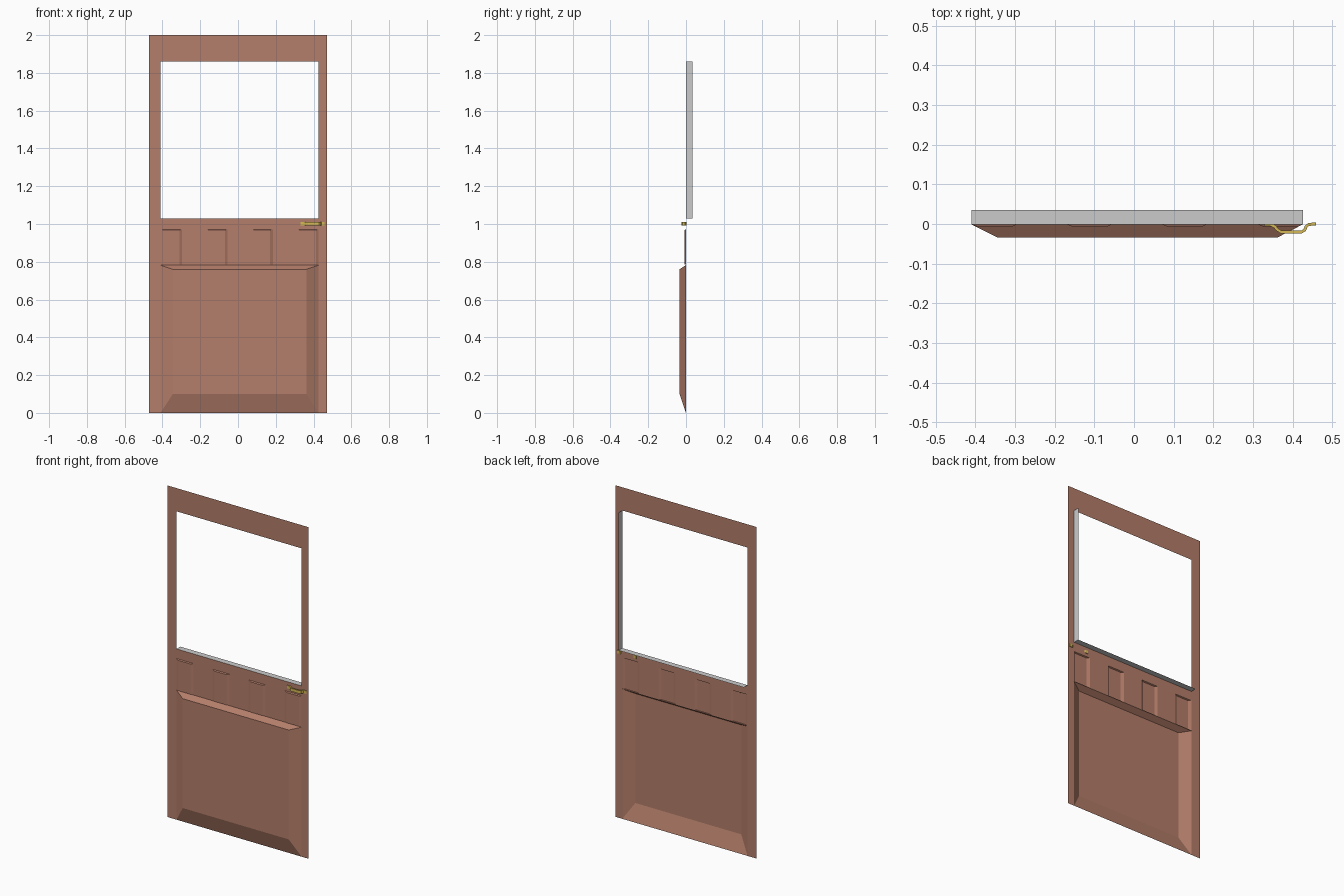
import bpy, bmesh

if "Cube" in bpy.data.objects:
    bpy.data.objects.remove(bpy.data.objects["Cube"])


def material(name, color):
    m = bpy.data.materials.new(name)
    m.diffuse_color = (*color, 1)
    m.use_nodes = True
    m.node_tree.nodes["Principled BSDF"].inputs["Base Color"].default_value = m.diffuse_color
    return m


wood = material("wood", (0.46, 0.21, 0.145))
brass = material("brass", (0.66, 0.48, 0.09))


def make(name, polys, mat=None):
    """Object from a list of polygons, welding shared corners."""
    bm = bmesh.new()
    for p in polys:
        bm.faces.new([bm.verts.new(v) for v in p])
    bmesh.ops.remove_doubles(bm, verts=bm.verts, dist=1e-5)
    me = bpy.data.meshes.new(name)
    bm.to_mesh(me)
    bm.free()
    ob = bpy.data.objects.new(name, me)
    bpy.context.collection.objects.link(ob)
    if mat:
        me.materials.append(mat)
    return ob


def rect(x0, x1, z0, z1, y):
    return [(x0, y, z0), (x1, y, z0), (x1, y, z1), (x0, y, z1)]


def bridge(a, b):
    """Quads joining two four-point rings."""
    return [[a[i], a[(i + 1) % 4], b[(i + 1) % 4], b[i]] for i in range(4)]


Y = -0.001  # plane of the door sheet


def raised(name, outer, inner, y):
    """Open-backed raised panel: sloped rim plus front face."""
    a, b = rect(*outer, Y), rect(*inner, y)
    make(name, [b] + bridge(a, b), wood)


# Openings in the door sheet: x0, x1, z0, z1
L, R = -0.41, 0.426
window = (L, R, 1.03, 1.86)
lower = (L, R, 0.0, 0.782)
small = [(x, x + 0.114, 0.785, 0.972) for x in (-0.41, -0.17, 0.07, 0.312)]
holes = [window, lower] + small

# Door sheet: grid of cells, leaving out the openings
xs = sorted({-0.47, 0.47} | {h[i] for h in holes for i in (0, 1)})
zs = sorted({0.0, 2.0} | {h[i] for h in holes for i in (2, 3)})
cells = []
for x0, x1 in zip(xs, xs[1:]):
    for z0, z1 in zip(zs, zs[1:]):
        cx, cz = (x0 + x1) / 2, (z0 + z1) / 2
        if not any(h[0] < cx < h[1] and h[2] < cz < h[3] for h in holes):
            cells.append(rect(x0, x1, z0, z1, Y))
make("door_sheet", cells, wood)

# Raised panels
raised("lower_panel", lower, (-0.345, 0.362, 0.10, 0.76), -0.034)
for i, (x0, x1, z0, z1) in enumerate(small):
    raised(f"small_panel_{i + 1}", (x0, x1, z0, z1),
           (x0 + 0.018, x1 - 0.014, z0, z1 - 0.004), -0.008)

# Grey window reveal: sill and right jamb
d = 0.035
make("window_sill", [[(L, Y, 1.03), (R, Y, 1.03), (R, d, 1.03), (L, d, 1.03)]])
make("window_jamb", [[(R, Y, 1.03), (R, Y, 1.86), (R, d, 1.86), (R, d, 1.03)]])

# Handle: bent strip swept along a path of (x, y)
path = [(0.33, -0.001), (0.346, -0.002), (0.356, -0.007), (0.361, -0.014),
        (0.371, -0.020), (0.423, -0.020), (0.431, -0.015), (0.434, -0.007),
        (0.441, -0.001), (0.459, 0.0)]
t, z0, z1 = 0.0038, 0.992, 1.010
rings = []
for i, (x, y) in enumerate(path):
    ax, ay = path[max(i - 1, 0)]
    bx, by = path[min(i + 1, len(path) - 1)]
    n = ((bx - ax) ** 2 + (by - ay) ** 2) ** 0.5
    nx, ny = -(by - ay) / n * t, (bx - ax) / n * t
    rings.append([(x - nx, y - ny, z0), (x + nx, y + ny, z0),
                  (x + nx, y + ny, z1), (x - nx, y - ny, z1)])
polys = [rings[0][::-1], rings[-1]]
for a, b in zip(rings, rings[1:]):
    polys += bridge(a, b)
handle = make("handle", polys, brass)
bm = bmesh.new()
bm.from_mesh(handle.data)
bmesh.ops.recalc_face_normals(bm, faces=bm.faces)
bm.to_mesh(handle.data)
bm.free()
